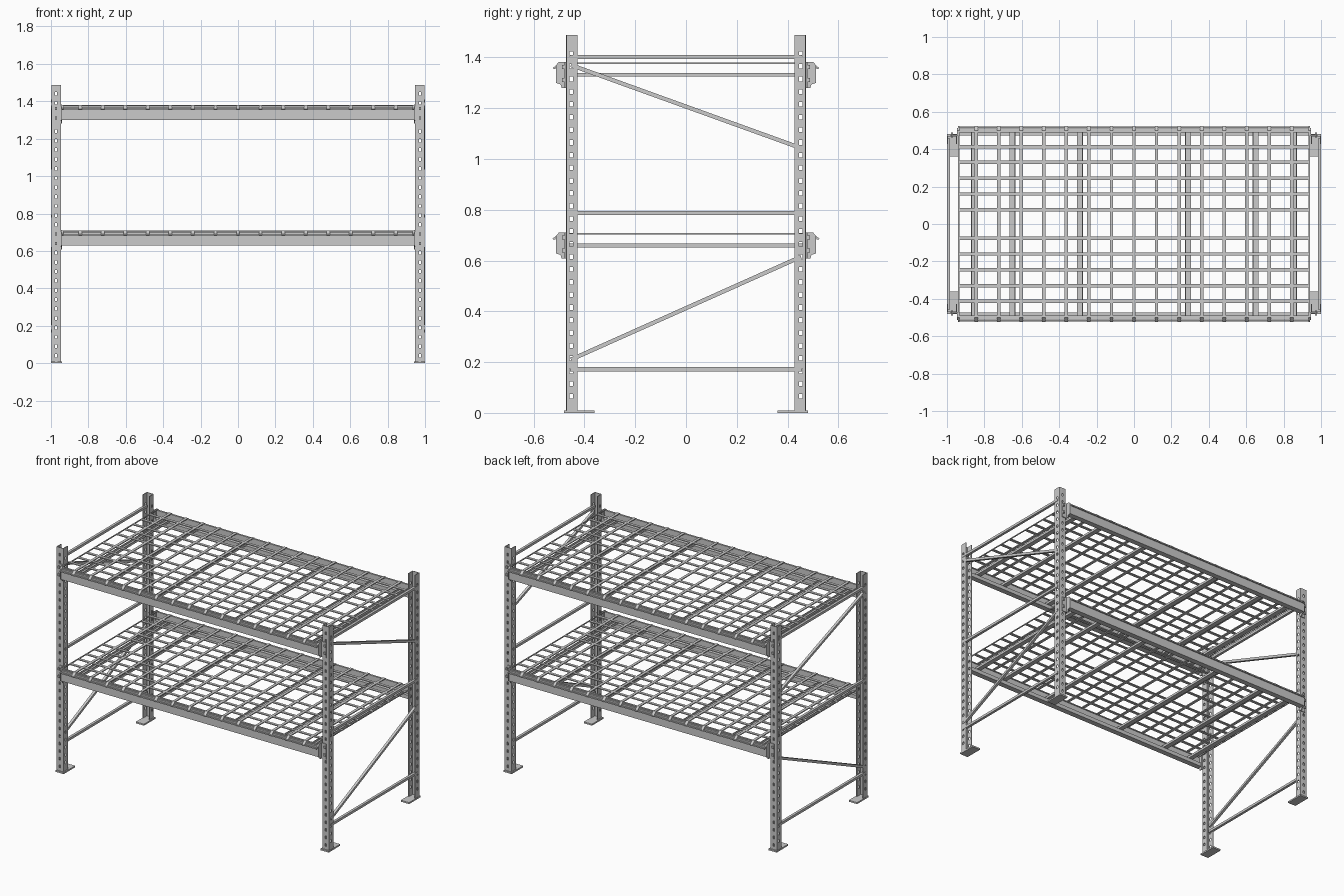
import bpy, bmesh, math
from mathutils import Matrix, Vector

if "Cube" in bpy.data.objects:
    bpy.data.objects.remove(bpy.data.objects["Cube"])


def finish(bm, name, recalc=True):
    if recalc:
        bmesh.ops.recalc_face_normals(bm, faces=bm.faces)
    me = bpy.data.meshes.new(name)
    bm.to_mesh(me)
    bm.free()
    ob = bpy.data.objects.new(name, me)
    bpy.context.collection.objects.link(ob)
    return ob


def add_box(bm, x0, x1, y0, y1, z0, z1):
    m = Matrix.Translation(((x0 + x1) / 2, (y0 + y1) / 2, (z0 + z1) / 2))
    s = Matrix.Diagonal((abs(x1 - x0), abs(y1 - y0), abs(z1 - z0), 1))
    bmesh.ops.create_cube(bm, size=1, matrix=m @ s)


def add_prism(bm, pts, a, b, place):
    """Extrude a 2D outline from a to b; place(u, v, t) gives the 3D point."""
    r0 = [bm.verts.new(place(u, v, a)) for u, v in pts]
    r1 = [bm.verts.new(place(u, v, b)) for u, v in pts]
    n = len(pts)
    bm.faces.new(r0)
    bm.faces.new(r1[::-1])
    for i in range(n):
        bm.faces.new((r0[i], r0[(i + 1) % n], r1[(i + 1) % n], r1[i]))


H = 1.488
HOLE = 0.009          # half height of a slot
LEVELS = {"lower": 0.0, "upper": 0.672}
SIDES = {"left": -1, "right": 1}
ENDS = {"front": -1, "back": 1}

# Slotted C-shaped posts: a folded sheet with the slot cells left out
rows = [0.0]
for k in range(57):
    c = 0.04 + 0.025 * k
    rows += [c - HOLE, c + HOLE]
rows.append(H)
path = [(0.949, 0.427), (0.949, 0.446), (0.949, 0.458), (0.949, 0.470),
        (0.967, 0.470), (0.979, 0.470),
        (0.996, 0.470), (0.996, 0.458), (0.996, 0.446), (0.996, 0.427)]
for sn, sx in SIDES.items():
    for en, sy in ENDS.items():
        bm = bmesh.new()
        grid = [[bm.verts.new((sx * x, sy * y, z)) for x, y in path] for z in rows]
        for r in range(len(rows) - 1):
            slot_row = r % 2 == 1 and r < len(rows) - 2
            k = (r - 1) // 2
            for c in range(len(path) - 1):
                if slot_row and ((c == 4 and k % 2 == 0) or (c in (1, 7) and k % 2 == 1)):
                    continue
                bm.faces.new((grid[r][c], grid[r][c + 1], grid[r + 1][c + 1], grid[r + 1][c]))
        post = finish(bm, f"{en}_{sn}_post")
        mod = post.modifiers.new("thickness", 'SOLIDIFY')
        mod.thickness = 0.004
        mod.offset = 0
        # Foot plate
        bm = bmesh.new()
        add_box(bm, sx * 0.94, sx * 1.0, sy * 0.36, sy * 0.48, 0, 0.01)
        finish(bm, f"{en}_{sn}_foot_plate")

# End frame braces: three level bars and two diagonals on each end
bars = [((-0.457, 0.172), (0.457, 0.172)), ((-0.457, 0.788), (0.457, 0.788)),
        ((-0.457, 1.402), (0.457, 1.402)),
        ((-0.453, 0.21), (0.453, 0.615)), ((-0.453, 1.37), (0.453, 1.043))]
for sn, sx in SIDES.items():
    bm = bmesh.new()
    for (ya, za), (yb, zb) in bars:
        d = Vector((yb - ya, zb - za)).normalized() 
        n = Vector((-d.y, d.x)) * 0.008
        outline = [(ya + n.x, za + n.y), (yb + n.x, zb + n.y),
                   (yb - n.x, zb - n.y), (ya - n.x, za - n.y)]
        add_prism(bm, outline, 0.983, 1.0, lambda u, v, t: (sx * t, u, v))
    finish(bm, f"{sn}_frame_braces")

# Stepped load beams and their end connectors
beam = [(0.474, 0.628), (0.51, 0.628), (0.51, 0.698), (0.492, 0.698),
        (0.492, 0.653), (0.474, 0.653)]
plate = [(0.473, 0.608), (0.490, 0.608), (0.494, 0.622), (0.512, 0.628),
         (0.512, 0.698), (0.500, 0.711), (0.473, 0.711)]
for ln, dz in LEVELS.items():
    for en, sy in ENDS.items():
        bm = bmesh.new()
        add_prism(bm, beam, -0.944, 0.944, lambda u, v, t: (t, sy * u, v + dz))
        finish(bm, f"{ln}_{en}_beam")
        for sn, sx in SIDES.items():
            bm = bmesh.new()
            add_prism(bm, plate, 0.940, 0.946, lambda u, v, t: (sx * t, sy * u, v + dz))
            add_box(bm, sx * 0.944, sx * 0.978, sy * 0.473, sy * 0.478, 0.608 + dz, 0.711 + dz)
            for hz in (0.64, 0.69):   # locking hooks
                add_box(bm, sx * 0.968, sx * 0.978, sy * 0.462, sy * 0.488,
                        hz - 0.008 + dz, hz + 0.008 + dz)
            finish(bm, f"{ln}_{en}_{sn}_connector")

# Mesh decks with waterfall edges, resting on channel supports
half = [(0.0, 0.709), (0.499, 0.709), (0.525, 0.686), (0.521, 0.682), (0.497, 0.703), (0.0, 0.703)]
strip = half[1:5] + [(-u, v) for u, v in half[1:5]][::-1]
channel = [(-0.016, 0.652), (0.016, 0.652), (0.016, 0.667), (0.012, 0.667),
           (0.012, 0.656), (-0.012, 0.656), (-0.012, 0.667), (-0.016, 0.667)]
for ln, dz in LEVELS.items():
    bm = bmesh.new()
    wires = [(i * 0.1205, 0.009) for i in range(-7, 8)] + [(-0.937, 0.003), (0.937, 0.003)]
    for x, w in wires:
        add_prism(bm, strip, x - w, x + w, lambda u, v, t: (t, u, v + dz))
    finish(bm, f"{ln}_deck_cross_wires")

    bm = bmesh.new()
    for s in (-1, 1):
        for i in range(5):
            y = s * (0.076 + 0.0845 * i)
            add_box(bm, -0.94, 0.94, y - 0.009, y + 0.009, 0.702 + dz, 0.708 + dz)
        add_box(bm, -0.94, 0.94, s * 0.488, s * 0.500, 0.699 + dz, 0.705 + dz)
        add_box(bm, -0.94, 0.94, s * 0.514, s * 0.522, 0.682 + dz, 0.690 + dz)
    finish(bm, f"{ln}_deck_long_wires")

    bm = bmesh.new()
    for cx in (0.29, 0.65, 0.855):
        for s in (-1, 1):
            add_prism(bm, channel, -0.491, 0.491, lambda u, v, t: (s * cx + u, t, v + dz))
    finish(bm, f"{ln}_deck_supports")
